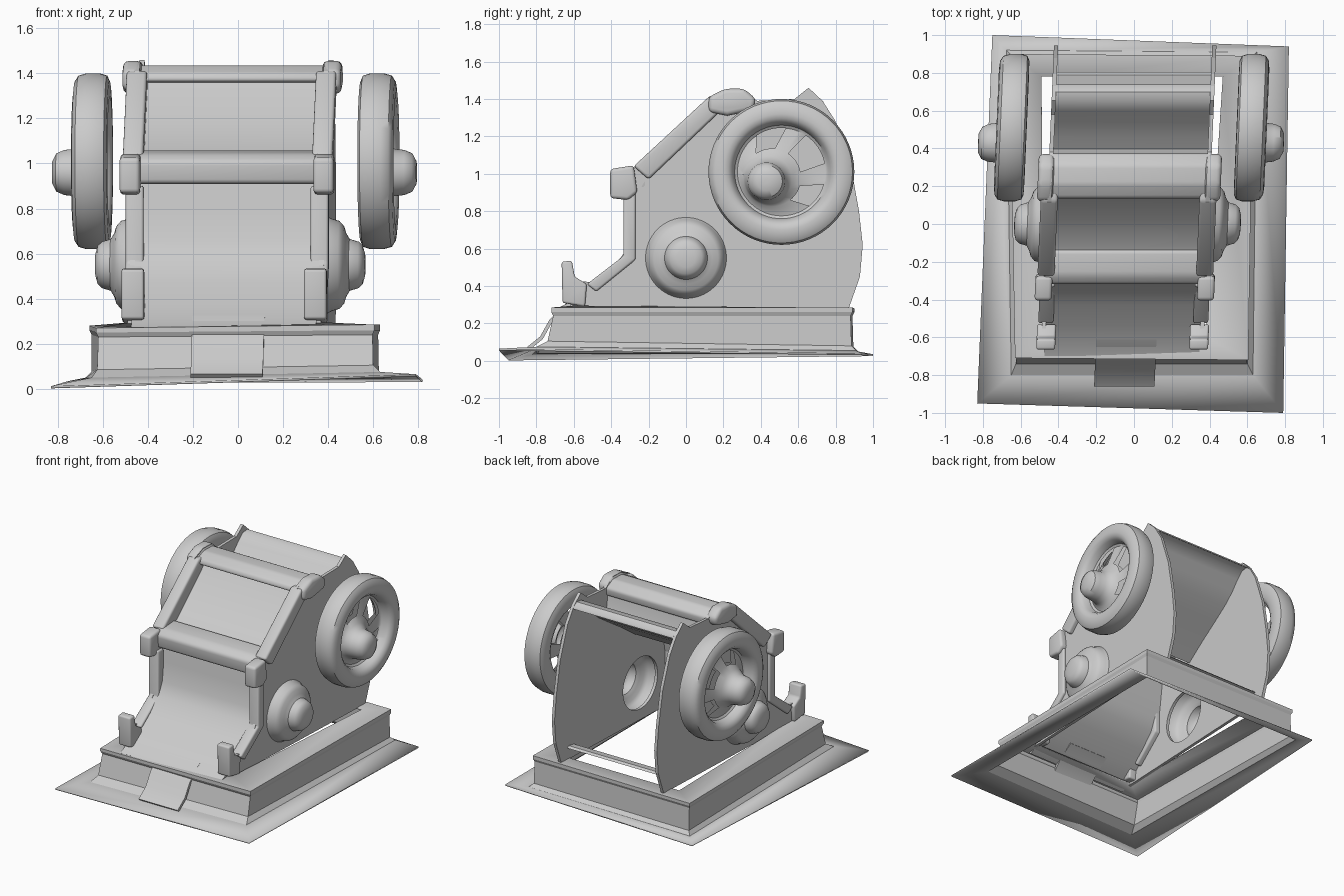
import bpy, bmesh, math

SKEW = 0.043   # the machine body sits slightly skewed on its base


def smooth(ob, angle):
    bpy.ops.object.select_all(action='DESELECT')
    ob.select_set(True)
    bpy.context.view_layer.objects.active = ob
    bpy.ops.object.shade_smooth_by_angle(angle=math.radians(angle))


def finish(name, bm, bevel=0.0, skew=True, angle=40):
    bmesh.ops.recalc_face_normals(bm, faces=bm.faces)
    if bevel:
        edges = [e for e in bm.edges if e.is_manifold and e.calc_face_angle(0) > 0.45]
        bmesh.ops.bevel(bm, geom=edges, offset=bevel, segments=3, profile=0.5,
                        affect='EDGES', clamp_overlap=True)
    if skew:
        for v in bm.verts:
            v.co.x += SKEW * (v.co.y - 0.8)
    me = bpy.data.meshes.new(name)
    bm.to_mesh(me)
    bm.free()
    ob = bpy.data.objects.new(name, me)
    bpy.context.collection.objects.link(ob)
    smooth(ob, angle)
    return ob


def prism(name, pts, x0, x1, bevel=0.0):
    """Side profile in (y, z) extruded from x0 to x1."""
    bm = bmesh.new()
    a = [bm.verts.new((x0, y, z)) for y, z in pts]
    b = [bm.verts.new((x1, y, z)) for y, z in pts]
    bm.faces.new(a)
    bm.faces.new(b[::-1])
    n = len(pts)
    for i in range(n):
        j = (i + 1) % n
        bm.faces.new((a[i], b[i], b[j], a[j]))
    return finish(name, bm, bevel)


def sheet(name, pts, x0, x1, off=(0.014, -0.014)):
    """Thin bent sheet following a (y, z) path."""
    back = [(y + off[0], z + off[1]) for y, z in reversed(pts)]
    return prism(name, pts + back, x0, x1)


def loft(name, rings, side, holes=(), bands=(), n=64):
    """Circles (x, radius, y, z) joined along x; band faces inside hole angles are left out."""
    bm = bmesh.new()
    loops = []
    for x, r, y, z in rings:
        loops.append([bm.verts.new((side * x, y + r * math.cos(math.tau * i / n),
                                    z + r * math.sin(math.tau * i / n))) for i in range(n)])
    for k in range(len(loops) - 1):
        for i in range(n):
            deg = 360 * (i + 0.5) / n
            if k in bands and any(lo < deg < hi for lo, hi in holes):
                continue
            j = (i + 1) % n
            bm.faces.new((loops[k][i], loops[k][j], loops[k + 1][j], loops[k + 1][i]))
    for k in (0, -1):
        if rings[k][1] < 0.03:
            bm.faces.new(loops[k])
    return finish(name, bm)


# base: skirt sheet, channel walls and top flange as one thin hollow shell
base_rings = [
    [(-0.83, -0.95, 0.012), (0.79, -1.0, 0.065), (0.82, 0.94, 0.04), (-0.75, 1.0, 0.035)],
    [(-0.65, -0.80, 0.05), (0.63, -0.80, 0.075), (0.65, 0.91, 0.055), (-0.675, 0.92, 0.05)],
    [(-0.625, -0.74, 0.085), (0.60, -0.74, 0.105), (0.625, 0.885, 0.08), (-0.65, 0.895, 0.075)],
    [(-0.62, -0.70, 0.23), (0.597, -0.71, 0.24), (0.622, 0.88, 0.24), (-0.65, 0.89, 0.24)],
    [(-0.63, -0.71, 0.25), (0.605, -0.72, 0.26), (0.63, 0.89, 0.26), (-0.66, 0.90, 0.26)],
    [(-0.63, -0.71, 0.27), (0.605, -0.72, 0.285), (0.63, 0.89, 0.285), (-0.66, 0.90, 0.28)],
    [(-0.48, -0.60, 0.295), (0.38, -0.60, 0.295), (0.47, 0.78, 0.285), (-0.49, 0.78, 0.285)],
]
bm = bmesh.new()
loops = [[bm.verts.new(p) for p in ring] for ring in base_rings]
for a, b in zip(loops, loops[1:]):
    for i in range(4):
        j = (i + 1) % 4
        bm.faces.new((a[i], a[j], b[j], b[i]))
base = finish("base_frame", bm, skew=False, angle=20)
solid = base.modifiers.new("thickness", 'SOLIDIFY')
solid.thickness = 0.01
solid.offset = -1

# side plate outline and the parts along its front edge
plate = [(-0.62, 0.28), (-0.62, 0.43), (-0.50, 0.42), (-0.37, 0.52), (-0.33, 0.58), (-0.33, 0.88),
         (-0.38, 0.90), (-0.38, 1.02), (-0.27, 1.03), (0.12, 1.41), (0.21, 1.45), (0.30, 1.45),
         (0.38, 1.39), (0.58, 1.40), (0.655, 1.46), (0.73, 1.39), (0.80, 1.28), (0.88, 1.05),
         (0.925, 0.80), (0.945, 0.62), (0.93, 0.45), (0.87, 0.28)]
upper_flange = [(-0.28, 1.04), (0.12, 1.41), (0.20, 1.41), (0.20, 1.35), (-0.20, 0.97)]
lower_flange = [(-0.335, 0.56), (-0.335, 0.90), (-0.27, 0.90), (-0.27, 0.54), (-0.48, 0.37),
                (-0.53, 0.41)]
lug = [(-0.405, 0.87), (-0.405, 1.025), (-0.28, 1.045), (-0.26, 0.90), (-0.31, 0.86)]
foot_tab = [(-0.66, 0.31), (-0.665, 0.53), (-0.61, 0.535), (-0.595, 0.45), (-0.53, 0.41),
            (-0.54, 0.29)]

wc, wz, hy, hz = 0.51, 1.01, 0.43, 0.96   # wheel centre and hub centre (y, z)
for side, label in ((-1, "left"), (1, "right")):
    def mirrored(name, pts, a, b, bev=0.0):
        return prism(label + "_" + name, pts, side * a, side * b, bev)

    # side plate, opened where the hollow bearing housing sits
    wall = mirrored("side_plate", plate, 0.408, 0.43)
    circle = [(0.19 * math.cos(math.tau * i / 48), 0.55 + 0.19 * math.sin(math.tau * i / 48))
              for i in range(48)]
    cutter = mirrored("bearing_cutter", circle, 0.35, 0.50)
    cut = wall.modifiers.new("bearing_hole", 'BOOLEAN')
    cut.operation = 'DIFFERENCE'
    cut.object = cutter
    bpy.context.view_layer.objects.active = wall
    bpy.ops.object.modifier_apply(modifier=cut.name)
    bpy.data.objects.remove(cutter)
    for poly in wall.data.polygons:
        poly.use_smooth = False

    mirrored("upper_flange", upper_flange, 0.375, 0.465, 0.015)
    mirrored("lower_flange", lower_flange, 0.37, 0.45, 0.012)
    mirrored("lug", lug, 0.385, 0.475, 0.018)
    mirrored("foot_tab", foot_tab, 0.355, 0.455, 0.012)
    mirrored("bar_end", [(0.12, 1.33), (0.12, 1.41), (0.21, 1.455), (0.31, 1.455),
                         (0.375, 1.40), (0.36, 1.34), (0.22, 1.31)], 0.40, 0.485, 0.025)

    # round bearing housing with a domed cap
    loft(label + "_bearing", [(x, r, 0.0, 0.55) for x, r in (
        (0.42, 0.222), (0.45, 0.205), (0.485, 0.195), (0.505, 0.172), (0.515, 0.14),
        (0.53, 0.115), (0.57, 0.103), (0.588, 0.085), (0.598, 0.05), (0.60, 0.01))], side)

    # flywheel: off-centre hub, dished web with openings, rounded rim
    front = [(0.81, 0.01, hy, hz), (0.808, 0.05, hy, hz), (0.79, 0.085, hy, hz),
             (0.755, 0.10, hy, hz), (0.71, 0.105, hy, hz), (0.675, 0.125, hy + 0.01, hz + 0.01),
             (0.65, 0.155, hy + 0.03, hz + 0.02)]
    rim = [(x, r, wc, wz) for x, r in (
        (0.635, 0.235), (0.645, 0.25), (0.69, 0.262), (0.711, 0.285), (0.716, 0.31),
        (0.711, 0.355), (0.695, 0.38), (0.66, 0.39), (0.60, 0.39), (0.568, 0.38),
        (0.557, 0.355), (0.555, 0.29), (0.57, 0.26), (0.605, 0.245), (0.61, 0.235))]
    back = [(0.61, 0.155, hy + 0.03, hz + 0.02), (0.60, 0.01, hy, hz)]
    rings = front + rim + back
    loft(label + "_flywheel", rings, side, holes=((14, 58), (84, 126), (310, 345)),
         bands=(len(front) - 1, len(front) + len(rim) - 1))

# cross bars and front panels
prism("top_bar", [(0.13, 1.365), (0.14, 1.40), (0.21, 1.435), (0.31, 1.435), (0.375, 1.39),
                  (0.37, 1.33), (0.24, 1.35)], -0.42, 0.42, 0.015)
prism("middle_bar", [(-0.31, 0.91), (-0.32, 1.01), (-0.27, 1.045), (-0.14, 1.06),
                     (-0.12, 1.01), (-0.22, 0.91)], -0.43, 0.43, 0.02)
sheet("upper_front_panel", [(-0.19, 1.03), (-0.12, 1.055), (0.02, 1.19), (0.15, 1.32),
                            (0.19, 1.38)], -0.41, 0.41)
sheet("lower_front_panel", [(-0.25, 0.95), (-0.27, 0.80), (-0.29, 0.66), (-0.33, 0.57),
                            (-0.43, 0.47), (-0.54, 0.38), (-0.63, 0.31), (-0.70, 0.275)],
      -0.41, 0.41)
sheet("front_apron", [(-0.54, 0.37), (-0.65, 0.30), (-0.73, 0.22), (-0.78, 0.13),
                      (-0.86, 0.065)], -0.14, 0.18)

# jaw cover behind the top bar, its sheet running on forward inside the body
sheet("rear_jaw_cover", [(0.06, 0.95), (0.20, 1.05), (0.34, 1.14), (0.46, 1.22), (0.54, 1.29),
                         (0.60, 1.36), (0.65, 1.405), (0.70, 1.41), (0.735, 1.385)],
      -0.41, 0.41, (0.004, -0.014))
sheet("top_bar_back", [(0.355, 1.36), (0.37, 1.25), (0.40, 1.17)], -0.41, 0.41, (-0.012, 0.0))

# rear bottom crosspiece
sheet("rear_crosspiece", [(0.70, 0.33), (0.73, 0.37), (0.79, 0.38)], -0.41, 0.41)
